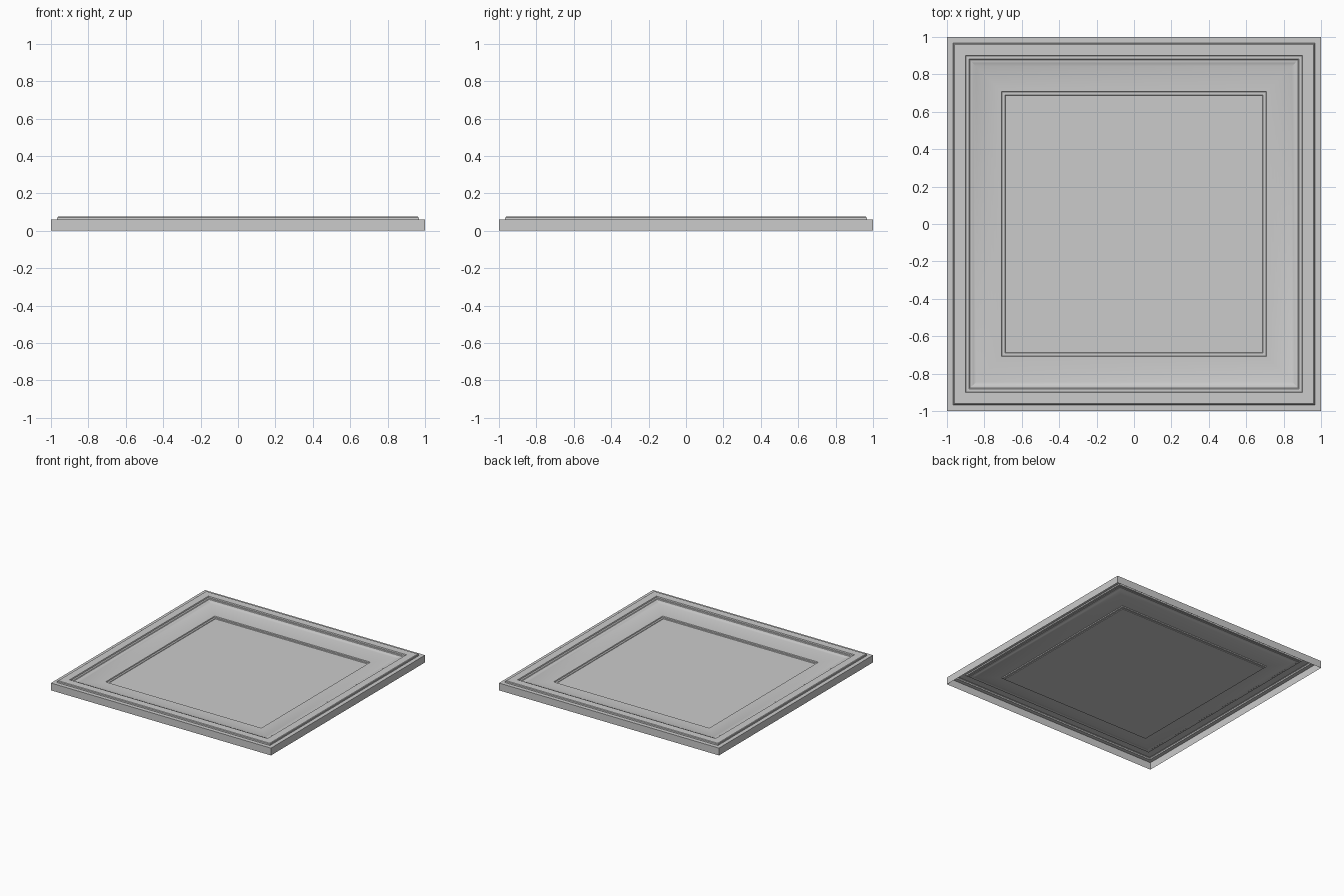
import bpy, bmesh, math

if "Cube" in bpy.data.objects:
    bpy.data.objects.remove(bpy.data.objects["Cube"])

# Cross-section of the pressed panel: (half width, height), outside to inside
outer_rim = [(1.0, 0.0), (1.0, 0.06), (0.967, 0.06), (0.966, 0.071), (0.961, 0.075)]
bead = [(0.900, 0.075), (0.897, 0.066), (0.882, 0.066), (0.877, 0.062)]

# Concave cove, steep at the outside and flat towards the centre
STEPS = 10
cove = []
for i in range(STEPS + 1):
    a = math.radians(42) * (1 - i / STEPS)
    w = math.sin(a) / math.sin(math.radians(42))
    h = (1 - math.cos(a)) / (1 - math.cos(math.radians(42)))
    cove.append((0.708 + 0.165 * w, 0.036 + 0.026 * h))
inner_step = [(0.705, 0.029), (0.690, 0.029), (0.688, 0.025)]
profile = outer_rim + bead + cove + inner_step


def square_ring(bm, r, z):
    return [bm.verts.new((x * r, y * r, z)) for x, y in ((-1, -1), (1, -1), (1, 1), (-1, 1))]


# Open-bottomed square shell made by joining the rings
bm = bmesh.new()
rings = [square_ring(bm, r, z) for r, z in profile]
for a, b in zip(rings, rings[1:]):
    for i in range(4):
        j = (i + 1) % 4
        bm.faces.new((a[i], a[j], b[j], b[i]))
bm.faces.new(rings[-1])  # flat centre field

mesh = bpy.data.meshes.new("coffered_panel")
bm.to_mesh(mesh)
bm.free()
panel = bpy.data.objects.new("coffered_panel", mesh)
bpy.context.collection.objects.link(panel)

# Smooth cove, sharp mouldings and mitres
bpy.context.view_layer.objects.active = panel
panel.select_set(True)
bpy.ops.object.shade_smooth_by_angle(angle=math.radians(20))
